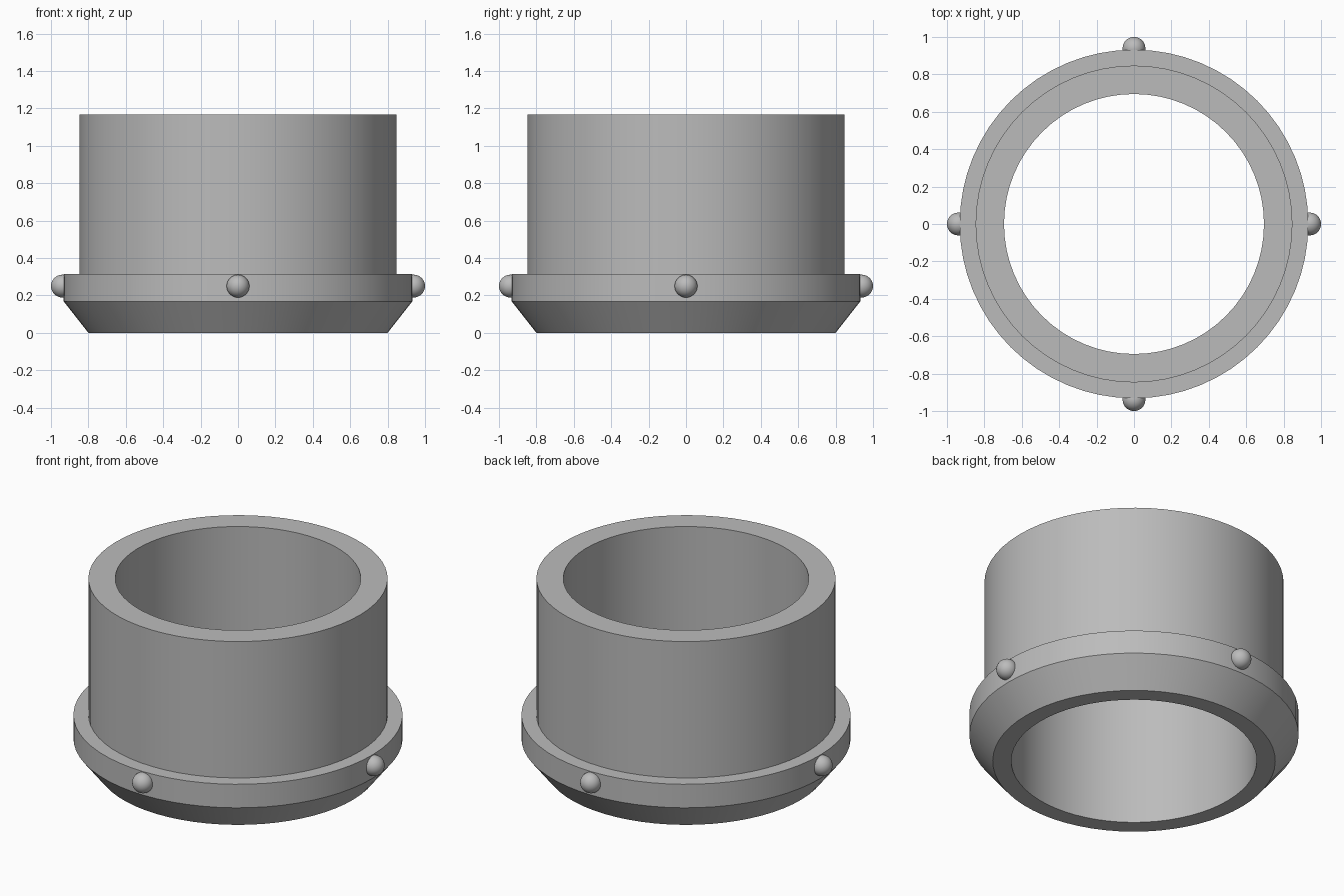
import bpy, bmesh, math
from mathutils import Matrix, Vector

cube = bpy.data.objects.get("Cube")
if cube:
    bpy.data.objects.remove(cube)

grey = bpy.data.materials.new("plain grey")
grey.use_nodes = True
colour = (0.5, 0.5, 0.5, 1)
grey.diffuse_color = colour
grey.node_tree.nodes["Principled BSDF"].inputs["Base Color"].default_value = colour


def add_part(name, bm):
    mesh = bpy.data.meshes.new(name)
    bmesh.ops.recalc_face_normals(bm, faces=bm.faces)
    bm.to_mesh(mesh)
    bm.free()
    mesh.materials.append(grey)
    part = bpy.data.objects.new(name, mesh)
    bpy.context.collection.objects.link(part)
    bpy.ops.object.select_all(action="DESELECT")
    part.select_set(True)
    bpy.context.view_layer.objects.active = part
    bpy.ops.object.shade_smooth_by_angle(angle=math.radians(30))
    return part


# Collar: one wall profile, with chamfered foot and flange, spun round z
profile = [(0.695, 0), (0.80, 0), (0.932, 0.168), (0.932, 0.315),
           (0.847, 0.315), (0.847, 1.167), (0.695, 1.167)]
bm = bmesh.new()
verts = [bm.verts.new((r, 0, z)) for r, z in profile]
edges = [bm.edges.new((a, b)) for a, b in zip(verts, verts[1:] + verts[:1])]
bmesh.ops.spin(bm, geom=verts + edges, cent=(0, 0, 0), axis=(0, 0, 1),
               angle=math.tau, steps=64, use_merge=True)
bmesh.ops.remove_doubles(bm, verts=bm.verts, dist=0.0001)
add_part("collar", bm)

# Locking studs: four balls set into the flange
for i, side in enumerate(("left", "back", "right", "front")):
    bm = bmesh.new()
    bmesh.ops.create_uvsphere(bm, u_segments=32, v_segments=16, radius=0.061)
    stud = add_part(side + "_stud", bm)
    stud.location = Matrix.Rotation(i * math.pi / 2, 3, "Z") @ Vector((0.939, 0, 0.25))
